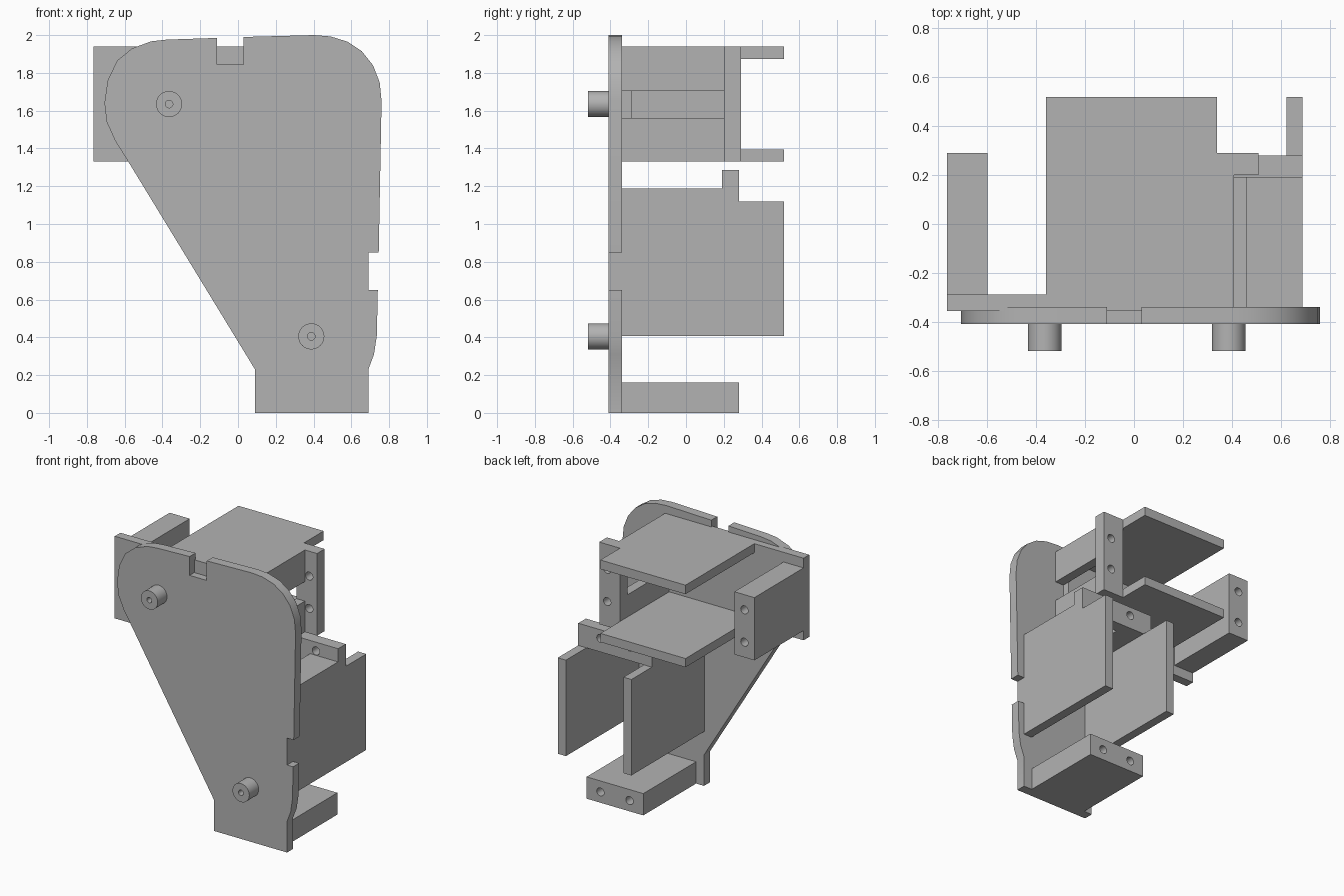
import bpy
import bmesh
from math import pi
from mathutils import Matrix, Vector

if "Cube" in bpy.data.objects:
    bpy.data.objects.remove(bpy.data.objects["Cube"])

GREY = (0.45, 0.45, 0.45, 1)
mat = bpy.data.materials.new("plain grey")
mat.use_nodes = True
mat.diffuse_color = GREY
mat.node_tree.nodes["Principled BSDF"].inputs["Base Color"].default_value = GREY


def finish(name, bm):
    bmesh.ops.recalc_face_normals(bm, faces=bm.faces)
    mesh = bpy.data.meshes.new(name)
    bm.to_mesh(mesh)
    bm.free()
    mesh.materials.append(mat)
    obj = bpy.data.objects.new(name, mesh)
    bpy.context.collection.objects.link(obj)
    return obj


def box(name, x, y, z):
    bm = bmesh.new()
    bmesh.ops.create_cube(bm, size=1)
    for v in bm.verts:
        v.co = Vector([(r[0] + r[1]) / 2 + c * (r[1] - r[0])
                       for r, c in zip((x, y, z), v.co)])
    return finish(name, bm)


def rod(name, x, z, radius, y):
    """Cylinder running along the depth axis."""
    bm = bmesh.new()
    place = Matrix.Translation((x, sum(y) / 2, z)) @ Matrix.Rotation(pi / 2, 4, "X")
    bmesh.ops.create_cone(bm, cap_ends=True, segments=32, radius1=radius,
                          radius2=radius, depth=y[1] - y[0], matrix=place)
    return finish(name, bm)


def drill(obj, centres, radius, y):
    """Cut round holes along the depth axis and bake the result."""
    cutters = []
    for x, z in centres:
        cutter = rod("hole_cutter", x, z, radius, y)
        cutter.hide_render = True
        mod = obj.modifiers.new("hole", "BOOLEAN")
        mod.operation, mod.solver, mod.object = "DIFFERENCE", "EXACT", cutter
        cutters.append(cutter)
    graph = bpy.context.evaluated_depsgraph_get()
    baked = bpy.data.meshes.new_from_object(obj.evaluated_get(graph))
    obj.modifiers.clear()
    obj.data = baked
    for cutter in cutters:
        bpy.data.objects.remove(cutter)
    smooth(obj)


def smooth(obj):
    bpy.ops.object.select_all(action="DESELECT")
    obj.select_set(True)
    bpy.context.view_layer.objects.active = obj
    bpy.ops.object.shade_smooth_by_angle(angle=pi / 6)


# Front plate: rounded tapering outline with a top notch and a side notch
outline = [
    (.09, 0), (.69, 0), (.69, .23), (.72, .31), (.735, .41), (.74, .65),
    (.69, .65), (.69, .85), (.745, .85), (.76, 1.65), (.75, 1.75),
    (.715, 1.84), (.655, 1.915), (.58, 1.965), (.49, 1.993), (.4, 2),
    (.03, 1.99), (.03, 1.845), (-.11, 1.845), (-.11, 1.985), (-.38, 1.976),
    (-.46, 1.967), (-.56, 1.93), (-.64, 1.865), (-.69, 1.76), (-.707, 1.64),
    (-.695, 1.54), (-.65, 1.44), (-.59, 1.345), (.09, .23)]
bm = bmesh.new()
face = bm.faces.new([bm.verts.new((x, -.41, z)) for x, z in outline])
moved = bmesh.ops.extrude_face_region(bm, geom=[face])["geom"]
bmesh.ops.translate(bm, vec=(0, .07, 0),
                    verts=[g for g in moved if isinstance(g, bmesh.types.BMVert)])
smooth(finish("front_plate", bm))

# Pegs on the front
UPPER_Z, LOWER_X = 1.635, .388
for name, x, z in (("upper_peg", -.365, UPPER_Z), ("lower_peg", LOWER_X, .405)):
    peg = rod(name, x, z, .069, (-.52, -.40))
    drill(peg, [(x, z)], .02, (-.6, -.43))

# Upper backing plate and the two horizontal shelves
box("upper_backing_plate", (-.765, .34), (-.355, -.288), (1.33, 1.94))
for name, z in (("top_shelf", (1.873, 1.94)), ("bottom_shelf", (1.33, 1.395))):
    box(name, (-.36, .34), (-.3, .52), z)

# Drilled mounting blocks
HALF, GAP = .233, .12
block = box("side_block", (-.765, -.6), (-.3, .29), (UPPER_Z - HALF, UPPER_Z + HALF))
drill(block, [(-.683, UPPER_Z - GAP), (-.683, UPPER_Z + GAP)], .03, (0, .4))
block = box("base_block", (LOWER_X - HALF, LOWER_X + HALF), (-.345, .28), (0, .162))
drill(block, [(LOWER_X - GAP, .08), (LOWER_X + GAP, .08)], .03, (0, .4))

# Upper bracket: two strips with a slot between, and an end flange
for name, z in (("upper_bracket_top_strip", (1.705, 1.94)),
                ("upper_bracket_bottom_strip", (1.33, 1.56))):
    box(name, (.34, .41), (-.345, .21), z)
flange = box("upper_bracket_flange", (.34, .51), (.2, .29), (1.33, 1.94))
drill(flange, [(.445, UPPER_Z - GAP), (.445, UPPER_Z + GAP)], .03, (.1, .4))

# Lower bracket: the same design laid flat
for name, x in (("lower_bracket_left_strip", (.46, .69)),
                ("lower_bracket_right_strip", (.085, .315))):
    box(name, x, (-.345, .2), (1.12, 1.187))
flange = box("lower_bracket_flange", (.085, .69), (.19, .28), (1.12, 1.285))
drill(flange, [(LOWER_X - GAP, 1.22), (LOWER_X + GAP, 1.22)], .03, (.1, .4))

# Two upright panels below the lower bracket
for name, x in (("left_panel", (.623, .69)), ("right_panel", (.085, .15))):
    box(name, x, (-.345, .52), (.407, 1.12))
